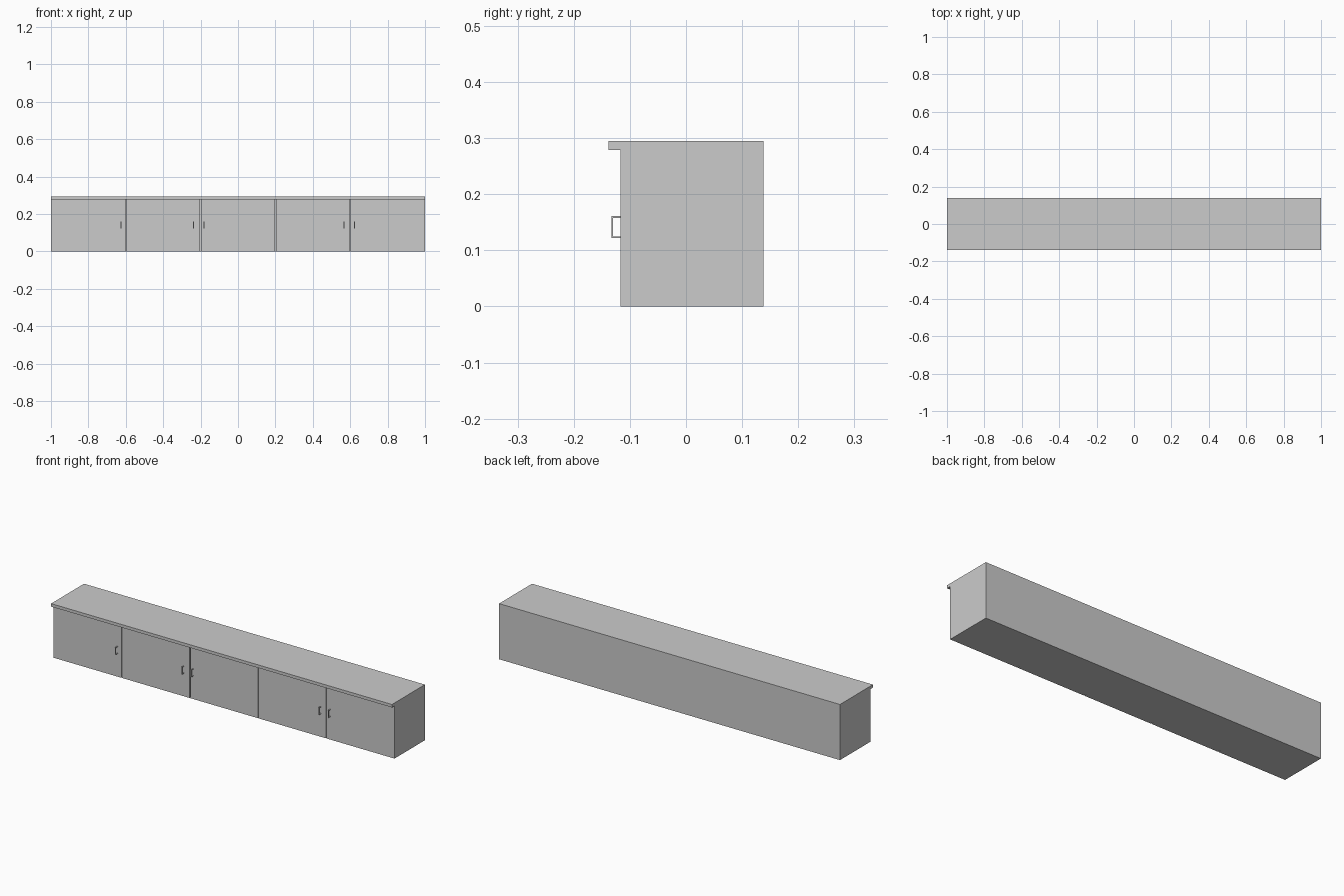
import bpy
import bmesh
from mathutils import Matrix, Vector

if "Cube" in bpy.data.objects:
    bpy.data.objects.remove(bpy.data.objects["Cube"])


def add_box(bm, lo, hi):
    lo, hi = Vector(lo), Vector(hi)
    mat = Matrix.Translation((lo + hi) / 2) @ Matrix.Diagonal((*(hi - lo), 1))
    bmesh.ops.create_cube(bm, size=1, matrix=mat)


def make(name, boxes):
    bm = bmesh.new()
    for lo, hi in boxes:
        add_box(bm, lo, hi)
    mesh = bpy.data.meshes.new(name)
    bm.to_mesh(mesh)
    bm.free()
    obj = bpy.data.objects.new(name, mesh)
    bpy.context.collection.objects.link(obj)
    return obj


FRONT, BACK, LIP = -0.117, 0.138, -0.138
TOP, UNDER = 0.295, 0.279
DOOR_T, GAP = 0.014, 0.004

# Cabinet body behind the doors
make("cabinet_body", [((-1, FRONT + DOOR_T, 0), (1, BACK, UNDER))])

# Worktop overhanging the front
make("worktop", [((-1, LIP, UNDER), (1, BACK, TOP))])

# Five equal doors separated by narrow gaps
for i in range(5):
    left = -1 + 0.4 * i + (GAP / 2 if i > 0 else 0)
    right = -0.6 + 0.4 * i - (GAP / 2 if i < 4 else 0)
    make(f"door_{i + 1}", [((left, FRONT, 0), (right, FRONT + DOOR_T, UNDER))])

# Square bow handles: a vertical grip with two short posts
W, T = 0.0025, 0.003
Y0, Z0, Z1 = -0.133, 0.122, 0.161
for i, x in enumerate((-0.626, -0.237, -0.182, 0.567, 0.623)):
    make(f"door_handle_{i + 1}", [
        ((x - W, Y0, Z0), (x + W, Y0 + T, Z1)),
        ((x - W, Y0 + T, Z0), (x + W, FRONT, Z0 + T)),
        ((x - W, Y0 + T, Z1 - T), (x + W, FRONT, Z1)),
    ])
